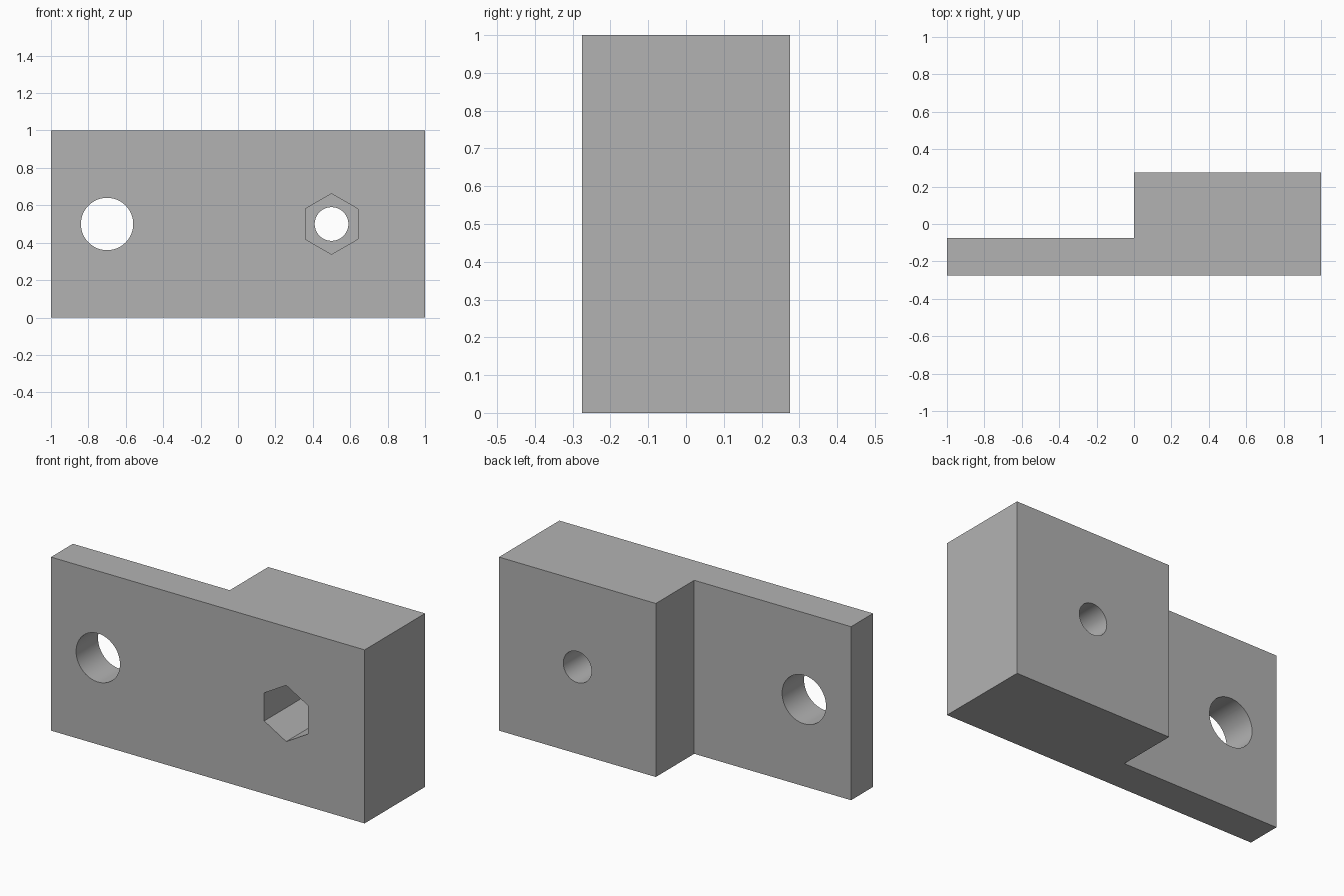
import bpy
import bmesh
from math import pi, radians

cube = bpy.data.objects.get("Cube")
if cube:
    bpy.data.objects.remove(cube, do_unlink=True)

FRONT, STEP, BACK = -0.275, -0.075, 0.275
HEIGHT = 1.0

grey = bpy.data.materials.new("light grey")
grey.use_nodes = True
grey.diffuse_color = (0.448, 0.448, 0.448, 1)
grey.node_tree.nodes["Principled BSDF"].inputs["Base Color"].default_value = grey.diffuse_color

# Stepped block: plan outline raised to full height
outline = [(-1, FRONT), (1, FRONT), (1, BACK), (0, BACK), (0, STEP), (-1, STEP)]
bm = bmesh.new()
base = bm.faces.new([bm.verts.new((x, y, 0)) for x, y in outline])
raised = bmesh.ops.extrude_face_region(bm, geom=[base])["geom"]
bmesh.ops.translate(bm, vec=(0, 0, HEIGHT),
                    verts=[v for v in raised if isinstance(v, bmesh.types.BMVert)])
bmesh.ops.recalc_face_normals(bm, faces=bm.faces)
mesh = bpy.data.meshes.new("stepped_block")
bm.to_mesh(mesh)
bm.free()
mesh.materials.append(grey)
block = bpy.data.objects.new("stepped_block", mesh)
bpy.context.collection.objects.link(block)


def bore(name, x, radius, y_start, y_end, sides):
    """Cut a straight hole along y at mid height."""
    bpy.ops.mesh.primitive_cylinder_add(
        vertices=sides, radius=radius, depth=y_end - y_start,
        location=(x, (y_start + y_end) / 2, HEIGHT / 2), rotation=(pi / 2, 0, 0))
    cutter = bpy.context.object
    cutter.name = name
    cutter.hide_render = True
    cutter.data.materials.append(grey)
    cut = block.modifiers.new(name, "BOOLEAN")
    cut.operation = "DIFFERENCE"
    cut.solver = "EXACT"
    cut.object = cutter
    bpy.context.view_layer.objects.active = block
    bpy.ops.object.modifier_apply(modifier=cut.name)
    bpy.data.objects.remove(cutter, do_unlink=True)


# Large hole in the thin half, bolt hole and nut pocket in the thick half
bore("large_hole", -0.7, 0.14, FRONT - 0.1, STEP + 0.1, 64)
bore("bolt_hole", 0.5, 0.09, FRONT - 0.1, BACK + 0.1, 64)
bore("nut_pocket", 0.5, 0.162, FRONT - 0.1, FRONT + 0.35, 6)

# Smooth bores, crisp edges
bpy.ops.object.select_all(action="DESELECT")
block.select_set(True)
bpy.context.view_layer.objects.active = block
bpy.ops.object.shade_smooth_by_angle(angle=radians(30))
